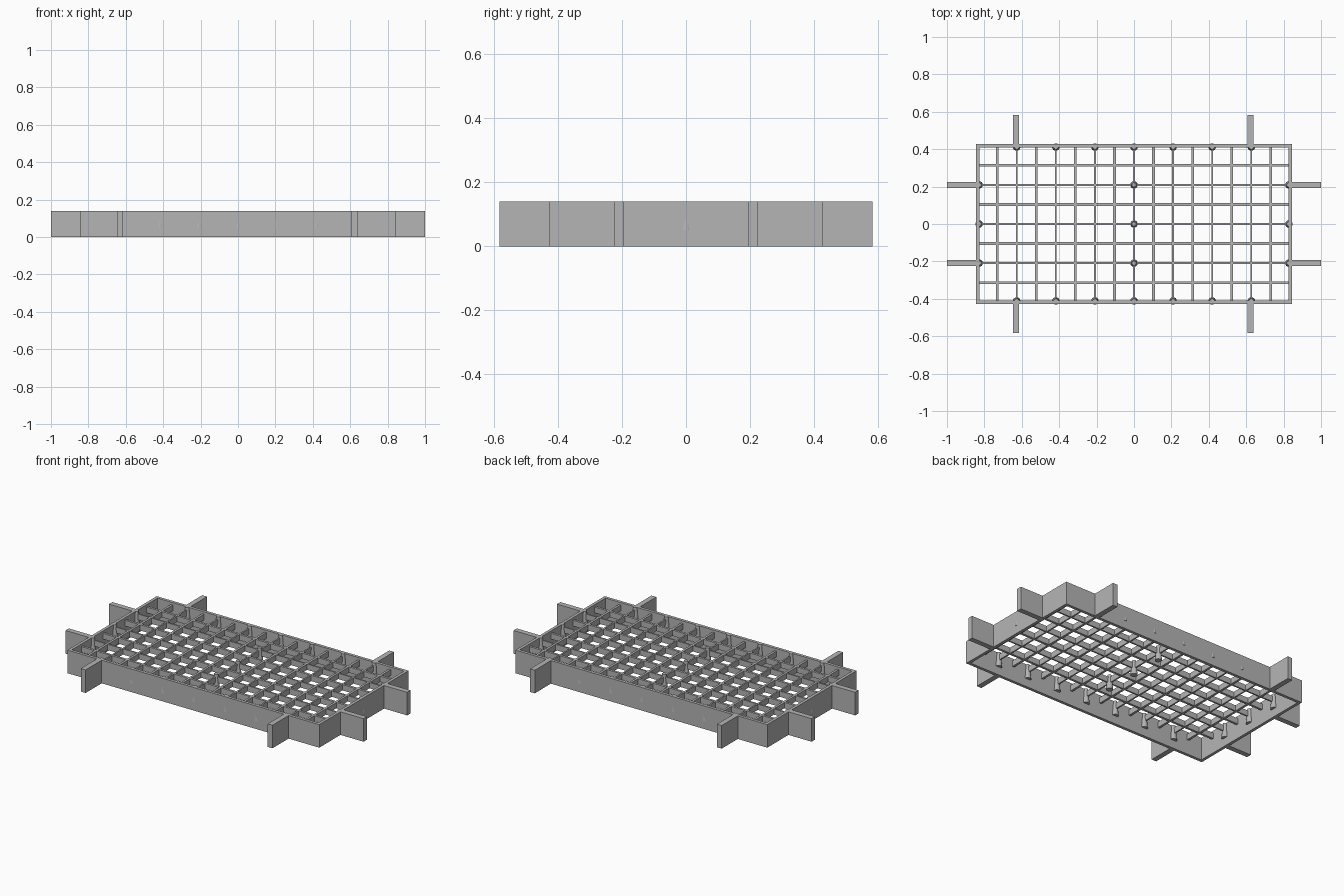
import bpy

cube = bpy.data.objects.get("Cube")
if cube:
    bpy.data.objects.remove(cube, do_unlink=True)

grey = bpy.data.materials.new("plain grey")
grey.use_nodes = True
colour = (0.46, 0.46, 0.46, 1)
grey.diffuse_color = colour
grey.node_tree.nodes["Principled BSDF"].inputs["Base Color"].default_value = colour

HX, HY, HEIGHT, WALL = 0.845, 0.428, 0.14, 0.018
GRID_LOW, GRID_TOP = 0.09, 0.125
STEP = 0.1045


def box(name, x0, x1, y0, y1, z0, z1):
    bpy.ops.mesh.primitive_cube_add(size=1)
    ob = bpy.context.object
    ob.name = name
    ob.location = ((x0 + x1) / 2, (y0 + y1) / 2, (z0 + z1) / 2)
    ob.scale = (abs(x1 - x0), abs(y1 - y0), z1 - z0)
    bpy.ops.object.transform_apply(location=True, rotation=False, scale=True)
    ob.data.materials.append(grey)
    return ob


def peg(name, x, y):
    # Tapered peg, wide at its lower end
    low = 0.05
    bpy.ops.mesh.primitive_cone_add(vertices=16, radius1=0.02, radius2=0.012,
                                    depth=HEIGHT - low,
                                    location=(x, y, (HEIGHT + low) / 2))
    ob = bpy.context.object
    ob.name = name
    ob.data.materials.append(grey)
    bpy.ops.object.shade_smooth_by_angle()


# Rim walls and the fins that stick out of them
for s in (-1, 1):
    side = "left" if s > 0 else "right"
    end = "back" if s > 0 else "front"
    box(side + "_wall", s * (HX - WALL), s * HX, -HY, HY, 0, HEIGHT)
    box(end + "_wall", -HX + WALL, HX - WALL, s * (HY - WALL), s * HY, 0, HEIGHT)
    for t in (-1, 1):
        fy = t * 2 * STEP
        fx = t * 6 * STEP - 0.004
        box(side + "_fin", s * HX, s, fy - 0.016, fy + 0.016, 0, HEIGHT)
        box(end + "_fin", fx - 0.016, fx + 0.016, s * HY, s * 0.582, 0, HEIGHT)

# Lattice: every second bar is thinner
for i in range(-7, 8):
    w = 0.007 if i % 2 else 0.0045
    box("cross_bar", i * STEP - w, i * STEP + w, -HY + WALL, HY - WALL,
        GRID_LOW, GRID_TOP)
for j in range(-3, 4):
    w = 0.007 if j % 2 else 0.0045
    box("long_bar", -HX + WALL, HX - WALL, j * STEP - w, j * STEP + w,
        GRID_LOW, GRID_TOP)

# Pegs along the walls and the middle
for s in (-1, 1):
    for i in range(-6, 7, 2):
        peg("wall_peg", i * STEP, s * (HY - 0.017))
    for j in (-2, 0, 2):
        peg("end_peg", s * (HX - 0.017), j * STEP)
for j in (-2, 0, 2):
    peg("middle_peg", 0, j * STEP)
